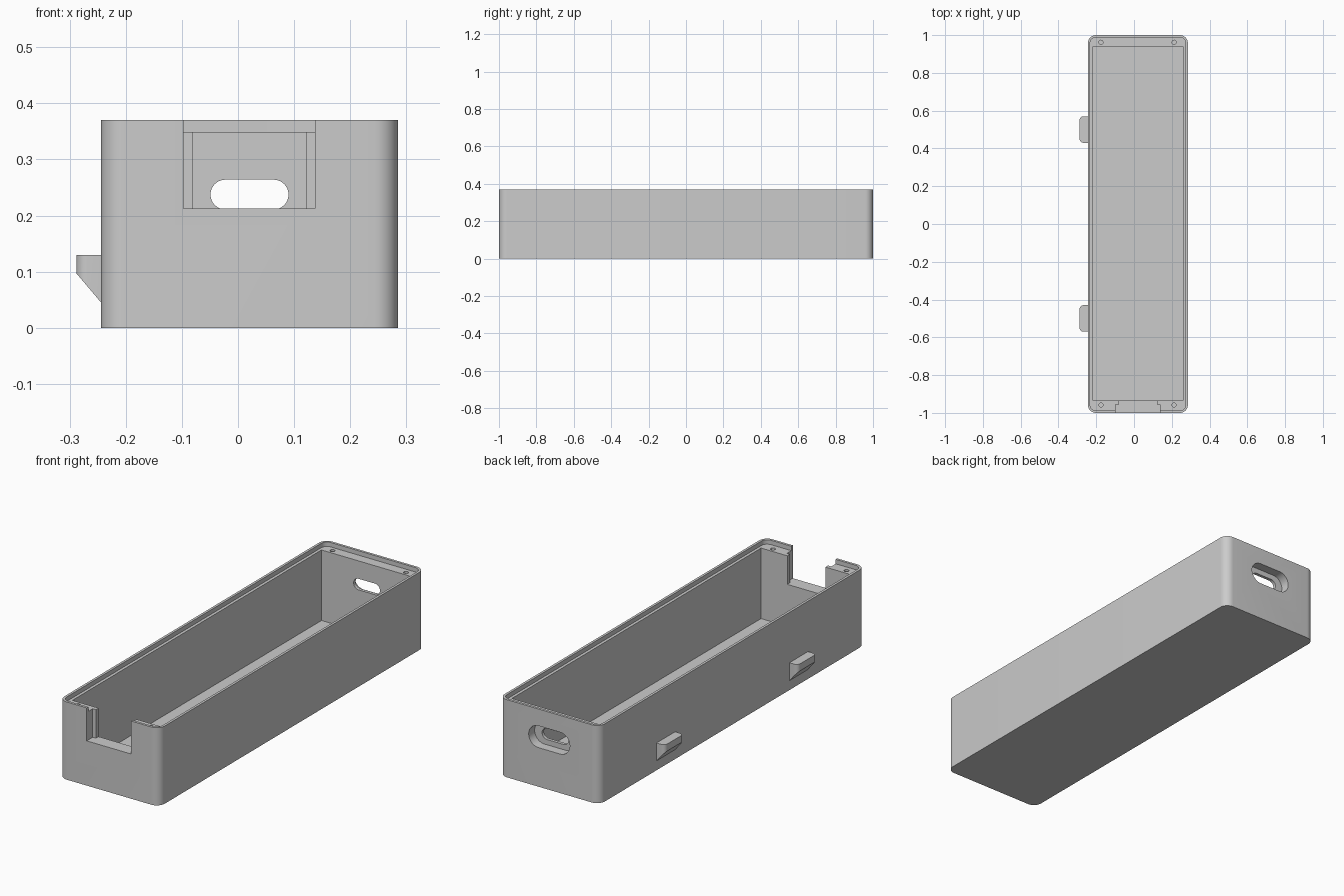
import bpy
import bmesh
import math
from mathutils import Vector

cube = bpy.data.objects.get("Cube")
if cube:
    bpy.data.objects.remove(cube, do_unlink=True)

grey = bpy.data.materials.new("plain grey")
grey.use_nodes = True
colour = (0.6, 0.6, 0.6, 1)
grey.diffuse_color = colour
grey.node_tree.nodes["Principled BSDF"].inputs["Base Color"].default_value = colour


def rounded(u0, u1, v0, v1, r=0.0, steps=10):
    """Outline of a rectangle with rounded corners."""
    if r == 0:
        return [(u0, v0), (u1, v0), (u1, v1), (u0, v1)]
    centres = [(u1 - r, v1 - r), (u0 + r, v1 - r), (u0 + r, v0 + r), (u1 - r, v0 + r)]
    points = []
    for k, (cu, cv) in enumerate(centres):
        for i in range(steps + 1):
            a = math.pi / 2 * (k + i / steps)
            points.append((cu + r * math.cos(a), cv + r * math.sin(a)))
    return points


def prism(name, outline, start, end, axis="z"):
    """Extrude an outline along z (outline in x, y) or y (outline in x, z)."""
    def place(p, d):
        return Vector((p[0], p[1], d)) if axis == "z" else Vector((p[0], d, p[1]))

    clean = []
    for p in outline:
        if all(math.dist(p, q) > 1e-5 for q in clean):
            clean.append(p)
    bm = bmesh.new()
    base = bm.faces.new([bm.verts.new(place(p, start)) for p in clean])
    grown = bmesh.ops.extrude_face_region(bm, geom=[base])["geom"]
    verts = [g for g in grown if isinstance(g, bmesh.types.BMVert)]
    bmesh.ops.translate(bm, verts=verts, vec=place((0, 0), end - start))
    bmesh.ops.recalc_face_normals(bm, faces=bm.faces)
    mesh = bpy.data.meshes.new(name)
    bm.to_mesh(mesh)
    bm.free()
    mesh.materials.append(grey)
    obj = bpy.data.objects.new(name, mesh)
    bpy.context.collection.objects.link(obj)
    return obj


def activate(obj):
    bpy.ops.object.select_all(action="DESELECT")
    obj.select_set(True)
    bpy.context.view_layer.objects.active = obj


def cut(target, cutter):
    cutter.hide_render = True
    mod = target.modifiers.new("cut", "BOOLEAN")
    mod.operation = "DIFFERENCE"
    mod.solver = "EXACT"
    mod.object = cutter
    activate(target)
    bpy.ops.object.modifier_apply(modifier=mod.name)
    bpy.data.objects.remove(cutter, do_unlink=True)


LEFT, RIGHT, TOP, LEDGE = -0.244, 0.285, 0.37, 0.349
ABOVE = TOP + 0.1
LIP = 0.012

# Tray shell: rounded box, recessed rim and main cavity
tray = prism("tray", rounded(LEFT, RIGHT, -1, 1, 0.042), 0, TOP)
cut(tray, prism("rim_cutter", rounded(LEFT + LIP, RIGHT - LIP, -1 + LIP, 1 - LIP, 0.03), LEDGE, ABOVE))
cut(tray, prism("cavity_cutter", rounded(-0.218, 0.259, -0.935, 0.94), 0.013, ABOVE))

# Stepped notch in the front wall
cut(tray, prism("notch_cutter", rounded(-0.097, 0.137, 0.213, ABOVE), -1.1, -0.955, "y"))
cut(tray, prism("inner_notch_cutter", rounded(-0.08, 0.121, 0.213, ABOVE), -1.05, -0.9, "y"))

# Back wall slot with a wider outer pocket
cut(tray, prism("pocket_cutter", rounded(-0.088, 0.129, 0.186, 0.29, 0.052), 0.955, 1.1, "y"))
cut(tray, prism("slot_cutter", rounded(-0.049, 0.09, 0.211, 0.264, 0.0265), 0.9, 1.05, "y"))

# Screw holes in the four corners of the ledge
for x in (-0.175, 0.212):
    for y in (-0.958, 0.962):
        hole = rounded(x - 0.011, x + 0.011, y - 0.011, y + 0.011, 0.011, 5)
        cut(tray, prism("screw_hole_cutter", hole, LEDGE - 0.1, ABOVE))

# Two sloped side tabs
parts = [tray]
for label, y in (("front", -0.5), ("back", 0.5)):
    tab = prism(label + "_side_tab", rounded(-0.288, -0.225, y - 0.07, y + 0.07, 0.02), 0.005, 0.13)
    slope = [(-0.31, 0.123), (-0.31, -0.1), (-0.2, -0.1), (-0.2, -0.007)]
    cut(tab, prism("slope_cutter", slope, y - 0.2, y + 0.2, "y"))
    parts.append(tab)

for part in parts:
    activate(part)
    bpy.ops.object.shade_smooth_by_angle(angle=math.radians(30))
